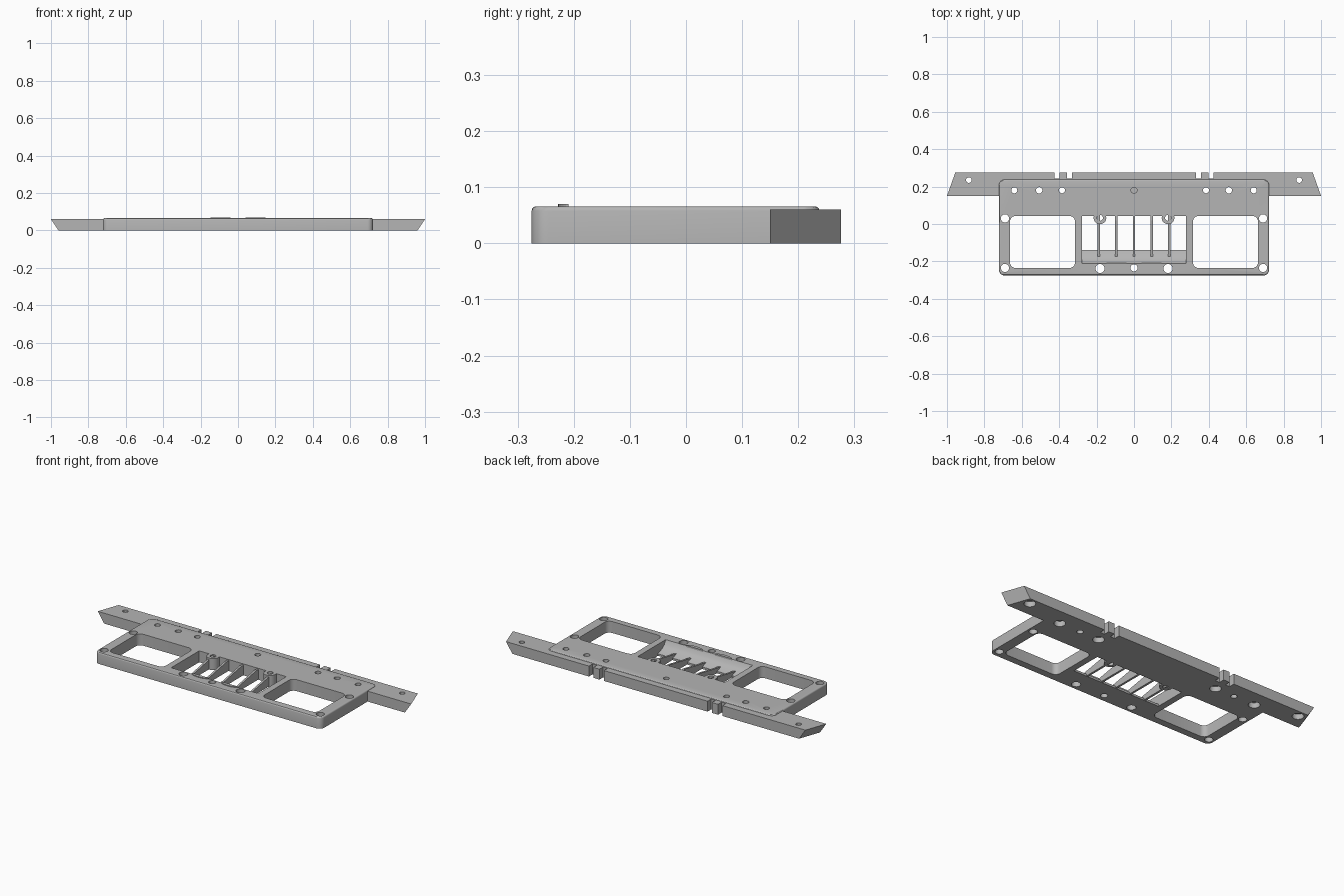
import bpy, bmesh, math
from mathutils import Vector

cube = bpy.data.objects.get("Cube")
if cube:
    bpy.data.objects.remove(cube, do_unlink=True)

grey = bpy.data.materials.new("plain grey")
grey.use_nodes = True
COLOR = (0.46, 0.46, 0.46, 1)
grey.diffuse_color = COLOR
grey.node_tree.nodes["Principled BSDF"].inputs["Base Color"].default_value = COLOR

TOP, BAR_TOP = 0.066, 0.06


def prism(bm, points, offset):
    """Extrude a closed outline along an offset."""
    low = [bm.verts.new(p) for p in points]
    high = [bm.verts.new(Vector(p) + Vector(offset)) for p in points]
    n = len(low)
    faces = [bm.faces.new(low), bm.faces.new(high)]
    for i in range(n):
        j = (i + 1) % n
        faces.append(bm.faces.new((low[i], low[j], high[j], high[i])))
    bmesh.ops.recalc_face_normals(bm, faces=faces)


def rounded_outline(x0, x1, y0, y1, r, z, steps=6):
    pts = []
    corners = ((x1 - r, y1 - r), (x0 + r, y1 - r), (x0 + r, y0 + r), (x1 - r, y0 + r))
    for q, (cx, cy) in enumerate(corners):
        for s in range(steps + 1):
            a = (q + s / steps) * math.pi / 2
            pts.append((cx + r * math.cos(a), cy + r * math.sin(a), z))
    return pts


def box(bm, x0, x1, y0, y1, z0, z1):
    prism(bm, [(x0, y0, z0), (x1, y0, z0), (x1, y1, z0), (x0, y1, z0)], (0, 0, z1 - z0))


def lathe(bm, x, y, profile, n=24):
    """Turn (radius, z) steps into a closed round solid."""
    rings = [[bm.verts.new((x + r * math.cos(math.tau * i / n),
                            y + r * math.sin(math.tau * i / n), z))
              for i in range(n)] for r, z in profile]
    faces = [bm.faces.new(rings[0]), bm.faces.new(rings[-1])]
    for a, b in zip(rings, rings[1:]):
        for i in range(n):
            j = (i + 1) % n
            faces.append(bm.faces.new((a[i], a[j], b[j], b[i])))
    bmesh.ops.recalc_face_normals(bm, faces=faces)


def finish(bm, name):
    mesh = bpy.data.meshes.new(name)
    bm.to_mesh(mesh)
    bm.free()
    mesh.materials.append(grey)
    obj = bpy.data.objects.new(name, mesh)
    bpy.context.collection.objects.link(obj)
    return obj


def combine(target, tool, operation):
    mod = target.modifiers.new(tool.name, "BOOLEAN")
    mod.operation, mod.solver, mod.object = operation, "EXACT", tool
    tool.hide_render = True


# Main plate with rounded corners and a filleted top rim
bm = bmesh.new()
prism(bm, rounded_outline(-0.722, 0.722, -0.275, 0.238, 0.03, 0), (0, 0, TOP))
rim = [e for e in bm.edges if all(v.co.z > TOP - 0.001 for v in e.verts)]
bmesh.ops.bevel(bm, geom=rim, offset=0.008, segments=3, profile=0.5, affect="EDGES")
plate = finish(bm, "main_plate")

# Rear bar whose ends slant in plan and undercut downward
bm = bmesh.new()
prism(bm, [(-1, 0.15, 0), (1, 0.15, 0), (0.955, 0.276, 0), (-0.955, 0.276, 0)], (0, 0, BAR_TOP))
for v in bm.verts:
    if v.co.z < 0.01:
        v.co.x -= math.copysign(0.04, v.co.x)
bar = finish(bm, "rear_bar")
combine(plate, bar, "UNION")

# Side windows, central scoop and rear notches
bm = bmesh.new()
for side in (-1, 1):
    x0, x1 = sorted((side * 0.315, side * 0.663))
    prism(bm, rounded_outline(x0, x1, -0.235, 0.043, 0.03, -0.1), (0, 0, 0.3))
    for nx in (0.345, 0.412):
        box(bm, side * nx - 0.014, side * nx + 0.014, 0.243, 0.4, -0.1, 0.2)
scoop = [(-0.14, -0.1), (-0.14, 0.012), (-0.18, 0.026), (-0.2, 0.042),
         (-0.212, 0.066), (-0.216, 0.1), (0.043, 0.1), (0.043, -0.1)]
prism(bm, [(-0.278, y, z) for y, z in scoop], (0.556, 0, 0))
openings = finish(bm, "opening_cutter")
combine(plate, openings, "DIFFERENCE")

# Round screw tabs on the rear edge of the central opening
bm = bmesh.new()
for x in (-0.182, 0.182):
    lathe(bm, x, 0.033, [(0.034, 0), (0.034, TOP)])
tabs = finish(bm, "tab_union")
combine(plate, tabs, "UNION")

# Screw holes, some counterbored from below
bm = bmesh.new()


def hole(x, y, r, bore=None):
    if bore:
        lathe(bm, x, y, [(bore, -0.1), (bore, 0.03), (r, 0.03), (r, 0.2)])
    else:
        lathe(bm, x, y, [(r, -0.1), (r, 0.2)])


for s in (-1, 1):
    hole(s * 0.883, 0.235, 0.015, 0.03)
    hole(s * 0.64, 0.18, 0.016, 0.03)
    hole(s * 0.507, 0.18, 0.017)
    hole(s * 0.385, 0.18, 0.016, 0.03)
    hole(s * 0.69, 0.03, 0.022)
    hole(s * 0.69, -0.235, 0.022)
    hole(s * 0.182, -0.238, 0.024)
    hole(s * 0.182, 0.033, 0.016)
hole(0, -0.235, 0.019)
lathe(bm, 0, 0.18, [(0.016, 0.035), (0.016, 0.2)])
holes = finish(bm, "hole_cutter")
combine(plate, holes, "DIFFERENCE")

# Bake the cuts and remove the helpers
graph = bpy.context.evaluated_depsgraph_get()
baked = bpy.data.meshes.new_from_object(plate.evaluated_get(graph))
plate.modifiers.clear()
plate.data = baked
for tool in (bar, openings, tabs, holes):
    bpy.data.objects.remove(tool, do_unlink=True)

# Thin sloping fins across the central opening
for i in range(5):
    bm = bmesh.new()
    x = (i - 2) * 0.0945
    fin = [(0.05, 0.002), (-0.145, 0.002), (-0.175, 0.024), (0.02, 0.06), (0.05, 0.06)]
    prism(bm, [(x - 0.006, y, z) for y, z in fin], (0.012, 0, 0))
    finish(bm, f"fin_{i + 1}")

# Low curved lips in front of the scoop
for side in (-1, 1):
    bm = bmesh.new()
    arc = [(side * 0.093 + 0.054 * math.cos(a), -0.209 - 0.019 * math.sin(a), 0.055)
           for a in (math.pi * k / 12 for k in range(13))]
    prism(bm, arc, (0, 0, 0.015))
    finish(bm, "left_lip" if side > 0 else "right_lip")

# Smooth the rounded faces only
bpy.ops.object.select_all(action="DESELECT")
plate.select_set(True)
bpy.context.view_layer.objects.active = plate
bpy.ops.object.shade_smooth_by_angle(angle=math.radians(30))
